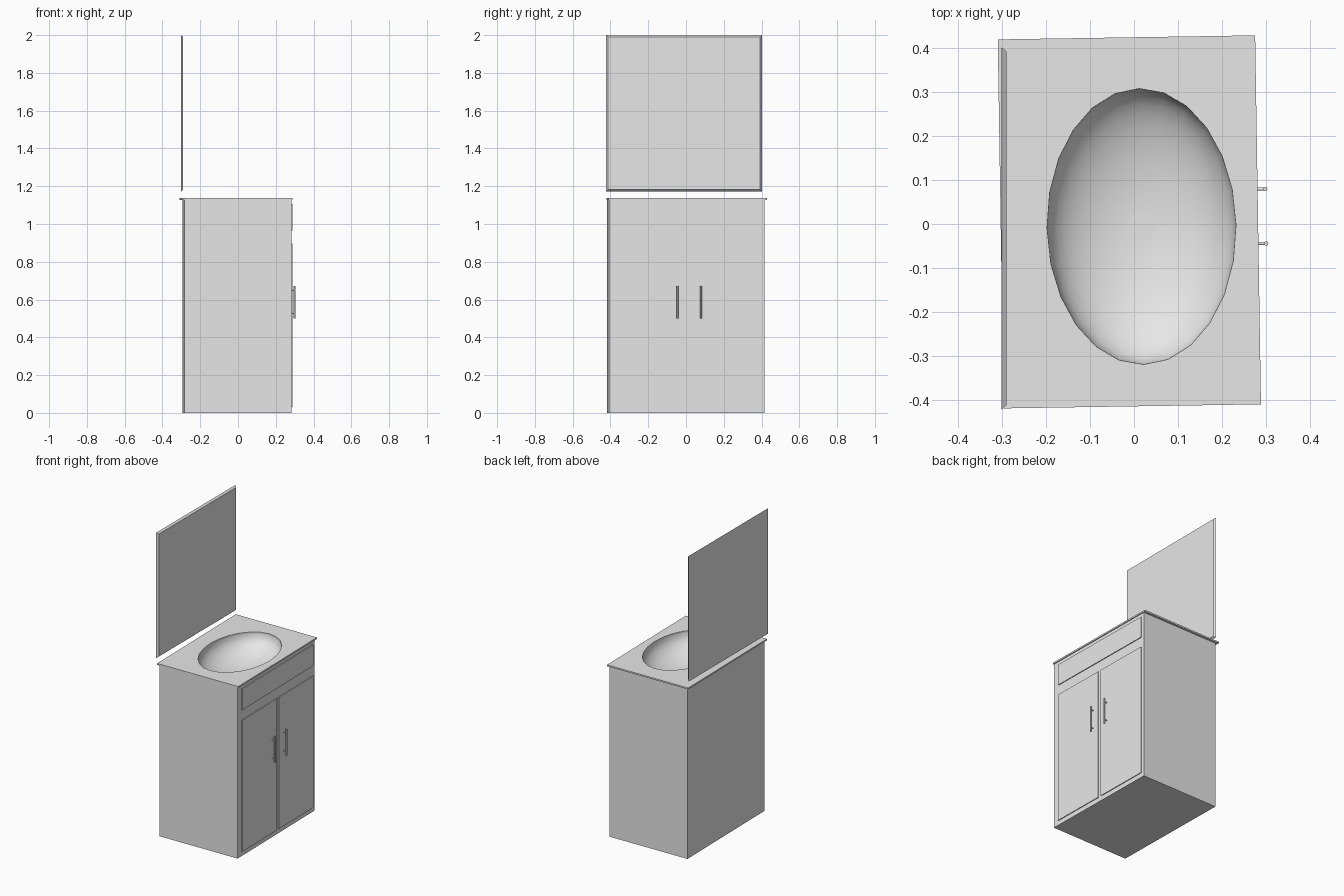
import bpy, bmesh, math
from mathutils import Matrix, Vector

if "Cube" in bpy.data.objects:
    bpy.data.objects.remove(bpy.data.objects["Cube"])

TURN = Matrix.Rotation(math.radians(0.9), 4, 'Z')   # the cabinet stands slightly turned
TOP = 1.138
SLAB = 0.010
SINK = (0.017, -0.006)
RX, RY, SEG = 0.215, 0.314, 24

grey = bpy.data.materials.new("light_grey")
grey.diffuse_color = (0.8, 0.8, 0.8, 1)
grey.use_nodes = True
grey.node_tree.nodes["Principled BSDF"].inputs["Base Color"].default_value = grey.diffuse_color


def finish(name, bm, turned=True, smooth=False, recalc=True):
    if recalc:
        bmesh.ops.recalc_face_normals(bm, faces=bm.faces)
    if turned:
        bm.transform(TURN)
    for f in bm.faces:
        f.smooth = smooth
    me = bpy.data.meshes.new(name)
    bm.to_mesh(me)
    bm.free()
    me.materials.append(grey)
    ob = bpy.data.objects.new(name, me)
    bpy.context.collection.objects.link(ob)
    return ob


def add_box(bm, x0, x1, y0, y1, z0, z1):
    m = Matrix.Translation(((x0 + x1) / 2, (y0 + y1) / 2, (z0 + z1) / 2))
    m = m @ Matrix.Diagonal((x1 - x0, y1 - y0, z1 - z0, 1))
    return bmesh.ops.create_cube(bm, size=1, matrix=m)["verts"]


def add_rod(bm, a, b, r, seg=12):
    a, b = Vector(a), Vector(b)
    d = b - a
    m = Matrix.Translation((a + b) / 2) @ d.to_track_quat('Z', 'Y').to_matrix().to_4x4()
    bmesh.ops.create_cone(bm, cap_ends=True, segments=seg, radius1=r, radius2=r,
                          depth=d.length, matrix=m)


def ellipse(bm, k, z):
    return [bm.verts.new((SINK[0] + RX * k * math.cos(2 * math.pi * i / SEG),
                          SINK[1] + RY * k * math.sin(2 * math.pi * i / SEG), z))
            for i in range(SEG)]


def loop_edges(bm, vs):
    return [bm.edges.new((vs[i], vs[(i + 1) % len(vs)])) for i in range(len(vs))]


# Cabinet body, open at the top under the counter so the bowl can hang inside
bm = bmesh.new()
add_box(bm, -0.2885, 0.2765, -0.4125, 0.4105, 0, TOP - SLAB)
bm.normal_update()
bmesh.ops.delete(bm, geom=[f for f in bm.faces if f.normal.z > 0.9], context='FACES_ONLY')
finish("cabinet_body", bm, recalc=False)

# Counter slab with the oval cut-out
bm = bmesh.new()
rim = [bm.verts.new((x, y, TOP)) for x, y in
       ((-0.3035, -0.415), (0.2825, -0.415), (0.2825, 0.425), (-0.3035, 0.425))]
edges = loop_edges(bm, rim) + loop_edges(bm, ellipse(bm, 1, TOP))
bmesh.ops.triangle_fill(bm, edges=edges, use_beauty=True, use_dissolve=False)
ext = bmesh.ops.extrude_face_region(bm, geom=bm.faces[:], use_keep_orig=True)
bmesh.ops.translate(bm, vec=(0, 0, -SLAB),
                    verts=[g for g in ext["geom"] if isinstance(g, bmesh.types.BMVert)])
finish("countertop", bm)

# Sink bowl: lower half of a flattened ellipsoid
bm = bmesh.new()
DEPTH, RINGS = 0.13, 10
rings = []
for j in range(RINGS):
    a = math.pi / 2 * j / RINGS
    rings.append(ellipse(bm, math.cos(a), TOP - SLAB - DEPTH * math.sin(a)))
for lo, hi in zip(rings[1:], rings):
    for i in range(SEG):
        n = (i + 1) % SEG
        bm.faces.new((hi[i], lo[i], lo[n], hi[n]))
bm.faces.new(rings[-1])
bm.normal_update()
if sum(f.normal.z for f in bm.faces) < 0:
    bmesh.ops.reverse_faces(bm, faces=bm.faces[:])
bm.normal_update()
for f in bm.faces:
    if f.normal.z < 0:
        f.normal_flip()
finish("sink_bowl", bm, smooth=True, recalc=False)

# Round drain at the bottom of the bowl
bm = bmesh.new()
zb = TOP - SLAB - DEPTH
add_rod(bm, (*SINK, zb - 0.01), (*SINK, zb + 0.004), 0.032, 32)
finish("drain", bm)

# Drawer front and two doors
for name, y0, y1, z0, z1 in (("drawer_front", -0.369, 0.388, 0.965, 1.105),
                             ("left_door", -0.369, -0.004, 0.03, 0.898),
                             ("right_door", 0.021, 0.388, 0.03, 0.898)):
    bm = bmesh.new()
    add_box(bm, 0.2755, 0.282, y0, y1, z0, z1)
    finish(name, bm)

# Bar handles on two posts
for name, y in (("left_handle", -0.049), ("right_handle", 0.075)):
    bm = bmesh.new()
    add_rod(bm, (0.300, y, 0.50), (0.300, y, 0.672), 0.005)
    for z in (0.526, 0.648):
        add_rod(bm, (0.280, y, z), (0.300, y, z), 0.0035)
    ob = finish(name, bm, smooth=True)
    bpy.context.view_layer.objects.active = ob
    ob.select_set(True)
    bpy.ops.object.shade_smooth_by_angle(angle=math.radians(40))
    ob.select_set(False)

# Wall mirror with bevelled border towards the front
bm = bmesh.new()
vs = add_box(bm, -0.302, -0.290, -0.423, 0.403, 1.172, 2.0)
for v in vs:
    if v.co.x > -0.296:
        v.co.y += 0.011 if v.co.y < 0 else -0.011
        v.co.z += 0.010 if v.co.z < 1.5 else -0.010
finish("mirror", bm, turned=False)
